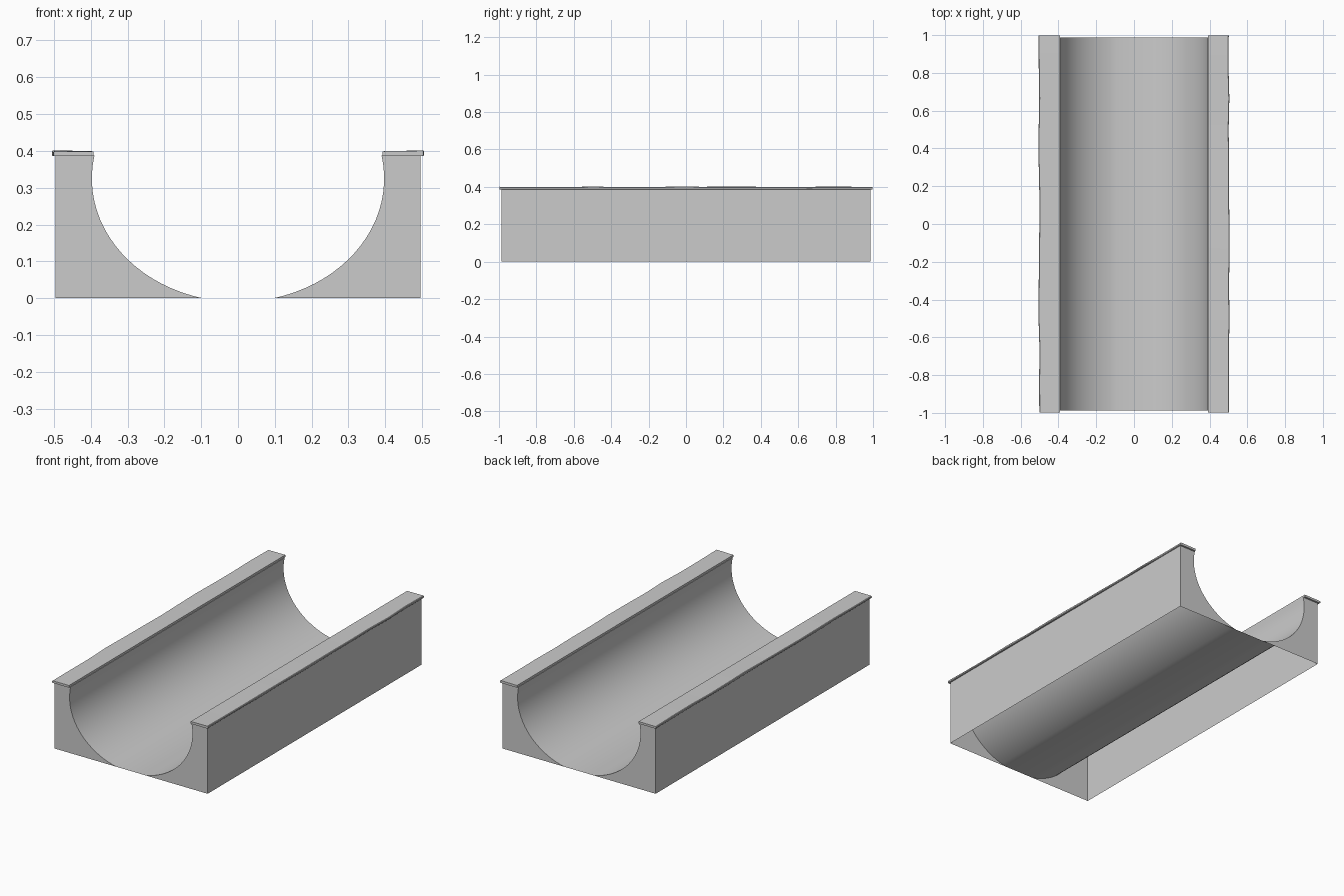
import bpy, bmesh, math, random

if "Cube" in bpy.data.objects:
    bpy.data.objects.remove(bpy.data.objects["Cube"])

random.seed(4)
L = 0.987        # half length of the body
WALL = 0.495     # outer wall x
TOP = 0.387      # wall top below the cap stones


def make_object(name, bm):
    bmesh.ops.recalc_face_normals(bm, faces=bm.faces)
    me = bpy.data.meshes.new(name)
    bm.to_mesh(me)
    bm.free()
    ob = bpy.data.objects.new(name, me)
    bpy.context.collection.objects.link(ob)
    return ob


def smooth(ob, angle=30):
    bpy.ops.object.select_all(action='DESELECT')
    ob.select_set(True)
    bpy.context.view_layer.objects.active = ob
    bpy.ops.object.shade_smooth_by_angle(angle=math.radians(angle))


# half-ellipse channel profile from right rim to floor, flat where it meets z = 0
CZ, A, B = 0.325, 0.397, 0.335
a0, a1 = math.asin((TOP - CZ) / B), -math.asin(CZ / B)
N = 20
right = []
for i in range(N + 1):
    t = a0 + (a1 - a0) * i / N
    right.append((A * math.cos(t), CZ + B * math.sin(t)))
left = [(-x, z) for x, z in reversed(right)]

# channel body: curved trough, outer walls and end walls, open underneath
bm = bmesh.new()
profile = [(WALL, 0), (WALL, TOP)] + right + left + [(-WALL, TOP), (-WALL, 0)]
rows = [[bm.verts.new((x, y, z)) for x, z in profile] for y in (-L, L)]
for i in range(len(profile) - 1):
    bm.faces.new((rows[0][i], rows[0][i + 1], rows[1][i + 1], rows[1][i]))
half = len(profile) // 2
for row in rows:
    bm.faces.new(row[:half])
    bm.faces.new(row[half:])
smooth(make_object("channel_body", bm))


# cap stones: thin slabs with slightly uneven outer edges
def cap(name, side):
    bm = bmesh.new()
    steps = 12
    rings = []
    for i in range(steps + 1):
        y = -0.998 + 1.996 * i / steps
        xo = 0.502 + random.uniform(-0.002, 0.004)
        zt = 0.399 + random.uniform(-0.001, 0.003)
        sec = [(0.393, 0.386), (xo - 0.003, 0.386), (xo, 0.389),
               (xo, zt - 0.003), (xo - 0.003, zt), (0.393, 0.399)]
        rings.append([bm.verts.new((side * x, y, z)) for x, z in sec])
    for r0, r1 in zip(rings, rings[1:]):
        for k in range(6):
            j = (k + 1) % 6
            bm.faces.new((r0[k], r0[j], r1[j], r1[k]))
    bm.faces.new(rings[0])
    bm.faces.new(rings[-1])
    smooth(make_object(name, bm))


cap("left_cap", -1)
cap("right_cap", 1)
